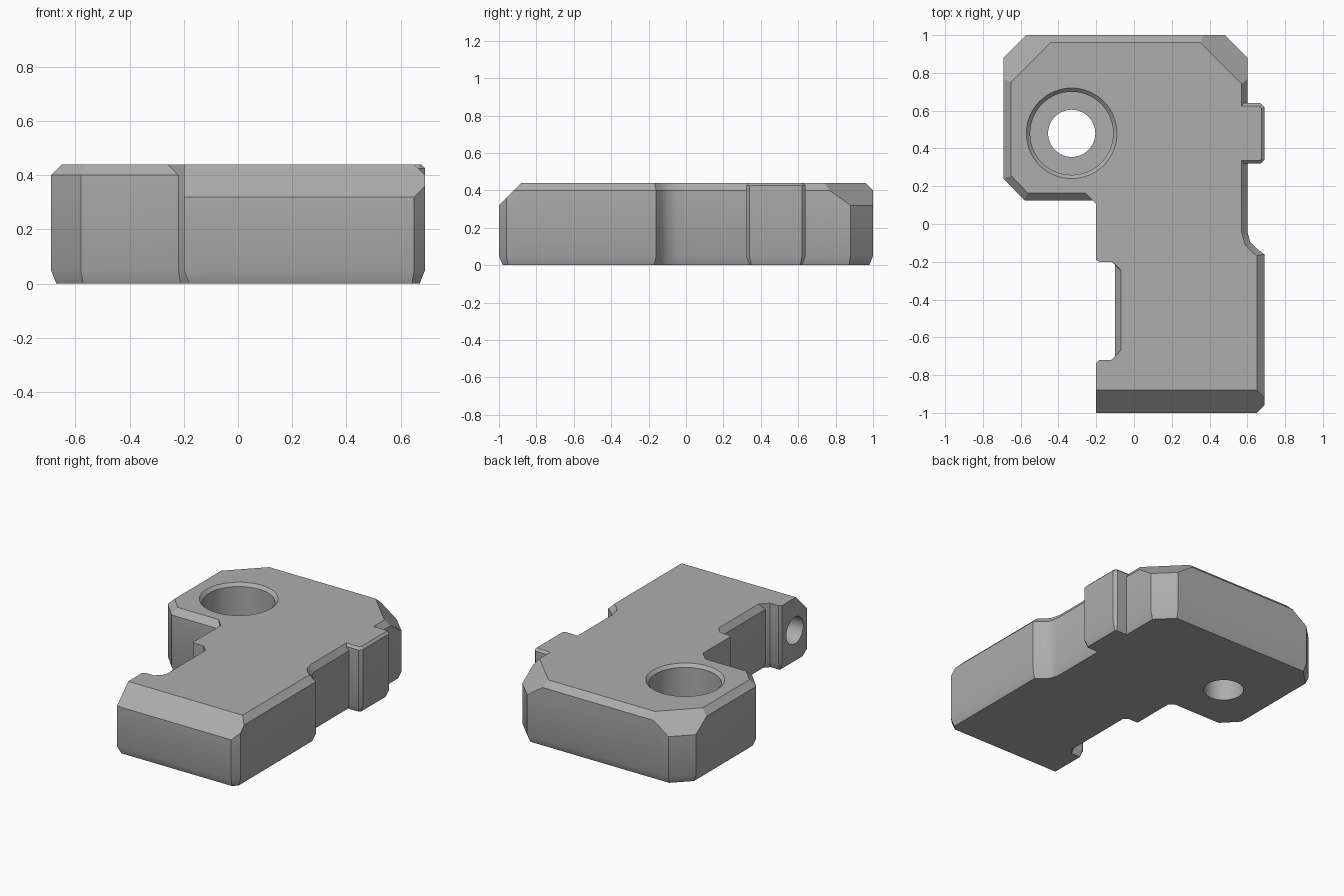
import bpy, bmesh, math
from mathutils import Vector, Matrix

cube = bpy.data.objects.get("Cube")
if cube:
    bpy.data.objects.remove(cube)

HEIGHT = 0.44
grey = bpy.data.materials.new("machined_grey")
grey.use_nodes = True
colour = (0.42, 0.42, 0.42, 1)
grey.diffuse_color = colour
grey.node_tree.nodes["Principled BSDF"].inputs["Base Color"].default_value = colour


def add_object(name, bm):
    bmesh.ops.recalc_face_normals(bm, faces=bm.faces)
    mesh = bpy.data.meshes.new(name)
    bm.to_mesh(mesh)
    bm.free()
    mesh.materials.append(grey)
    obj = bpy.data.objects.new(name, mesh)
    bpy.context.collection.objects.link(obj)
    return obj


def inset(points, widths):
    """Move every edge of an anticlockwise outline inward by its own width."""
    count = len(points)
    lines = []
    for i, start in enumerate(points):
        along = (points[(i + 1) % count] - start).normalized()
        normal = Vector((-along.y, along.x))
        lines.append((normal, normal.dot(start) + widths[i]))
    result = []
    for i in range(count):
        (a, p), (b, q) = lines[i - 1], lines[i]
        det = a.x * b.y - a.y * b.x
        result.append(Vector(((p * b.y - q * a.y) / det, (a.x * q - b.x * p) / det)))
    return result


def loft(rings):
    """Skin a stack of equal rings and cap both ends."""
    bm = bmesh.new()
    loops = [[bm.verts.new(co) for co in ring] for ring in rings]
    count = len(loops[0])
    for low, high in zip(loops, loops[1:]):
        for i in range(count):
            j = (i + 1) % count
            bm.faces.new((low[i], low[j], high[j], high[i]))
    bm.faces.new(loops[0][::-1])
    bm.faces.new(loops[-1])
    return bm


def plate(outline, shoulder):
    """Prism with a slight bottom taper and a chamfer per top edge."""
    points = [Vector((x, y)) for x, y, width in outline]
    foot = inset(points, [0.02] * len(points))
    top = inset(points, [width for x, y, width in outline])
    layers = ((foot, 0), (points, 0.05), (points, shoulder), (top, HEIGHT))
    return loft([[(p.x, p.y, z) for p in ring] for ring, z in layers])


def slice_off(bm, point, normal):
    """Cut a flat bevel and close it."""
    cut = bmesh.ops.bisect_plane(bm, geom=bm.verts[:] + bm.edges[:] + bm.faces[:],
                                 dist=1e-5, plane_co=point, plane_no=normal,
                                 clear_outer=True)
    edges = [e for e in cut["geom_cut"] if isinstance(e, bmesh.types.BMEdge)]
    bmesh.ops.holes_fill(bm, edges=edges, sides=0)


def lathe(profile, sides=64):
    turns = [math.tau * i / sides for i in range(sides)]
    return loft([[(r * math.cos(a), r * math.sin(a), z) for a in turns]
                 for r, z in profile])


def drill(target, name, profile, matrix):
    bm = lathe(profile)
    bm.transform(matrix)
    cutter = add_object(name, bm)
    cutter.hide_render = True
    mod = target.modifiers.new(name, "BOOLEAN")
    mod.operation = "DIFFERENCE"
    mod.solver = "EXACT"
    mod.object = cutter
    bpy.context.view_layer.objects.active = target
    bpy.ops.object.modifier_apply(modifier=name)
    bpy.data.objects.remove(cutter)


# Body outline: x, y, and the top chamfer of the edge that starts there
edge, slim = 0.04, 0.03
outline = [
    (-0.2, -1, 0), (0.65, -1, 0), (0.69, -0.96, edge),
    (0.69, -0.16, slim), (0.65, -0.13, slim), (0.615, -0.095, slim), (0.6, -0.04, slim),
    (0.6, 0.88, edge), (0.48, 1, edge), (-0.57, 1, edge), (-0.69, 0.88, edge),
    (-0.69, 0.24, edge), (-0.58, 0.125, edge), (-0.22, 0.125, 0), (-0.2, 0.105, 0),
    (-0.2, -0.19, 0), (-0.185, -0.2, 0), (-0.115, -0.2, 0), (-0.1, -0.215, slim),
    (-0.1, -0.7, 0), (-0.12, -0.72, 0), (-0.185, -0.72, 0), (-0.2, -0.735, 0),
]
bm = plate(outline, 0.4)

# Wide bevels on the front edge and both back corners
slice_off(bm, (0, -1, 0.32), (0, -1, 1))
for x, side in ((-0.69, -1), (0.6, 1)):
    slice_off(bm, (x, 0.88, 0.32), (side, 1, math.sqrt(2)))
body = add_object("body", bm)

# Counterbored through hole with a chamfered rim
drill(body, "counterbore", [(0.125, -0.1), (0.125, 0.16), (0.22, 0.16),
                            (0.22, 0.42), (0.26, 0.46)],
      Matrix.Translation((-0.33, 0.48, 0)))

# Blind cross hole in the end block
drill(body, "cross_hole", [(0.09, -0.1), (0.09, 0.4)],
      Matrix.Translation((-0.2, -0.87, 0.22)) @ Matrix.Rotation(math.pi / 2, 4, "Y"))

# Locating tab on the side
lip = 0.015
tab = add_object("side_tab", plate(
    [(0.55, 0.32, lip), (0.67, 0.32, lip), (0.69, 0.34, lip),
     (0.69, 0.62, lip), (0.67, 0.64, lip), (0.55, 0.64, 0)], 0.425))

# Smooth curved walls, keep machined edges sharp
bpy.ops.object.select_all(action="DESELECT")
for obj in (body, tab):
    obj.select_set(True)
bpy.context.view_layer.objects.active = body
bpy.ops.object.shade_smooth_by_angle(angle=math.radians(30))
